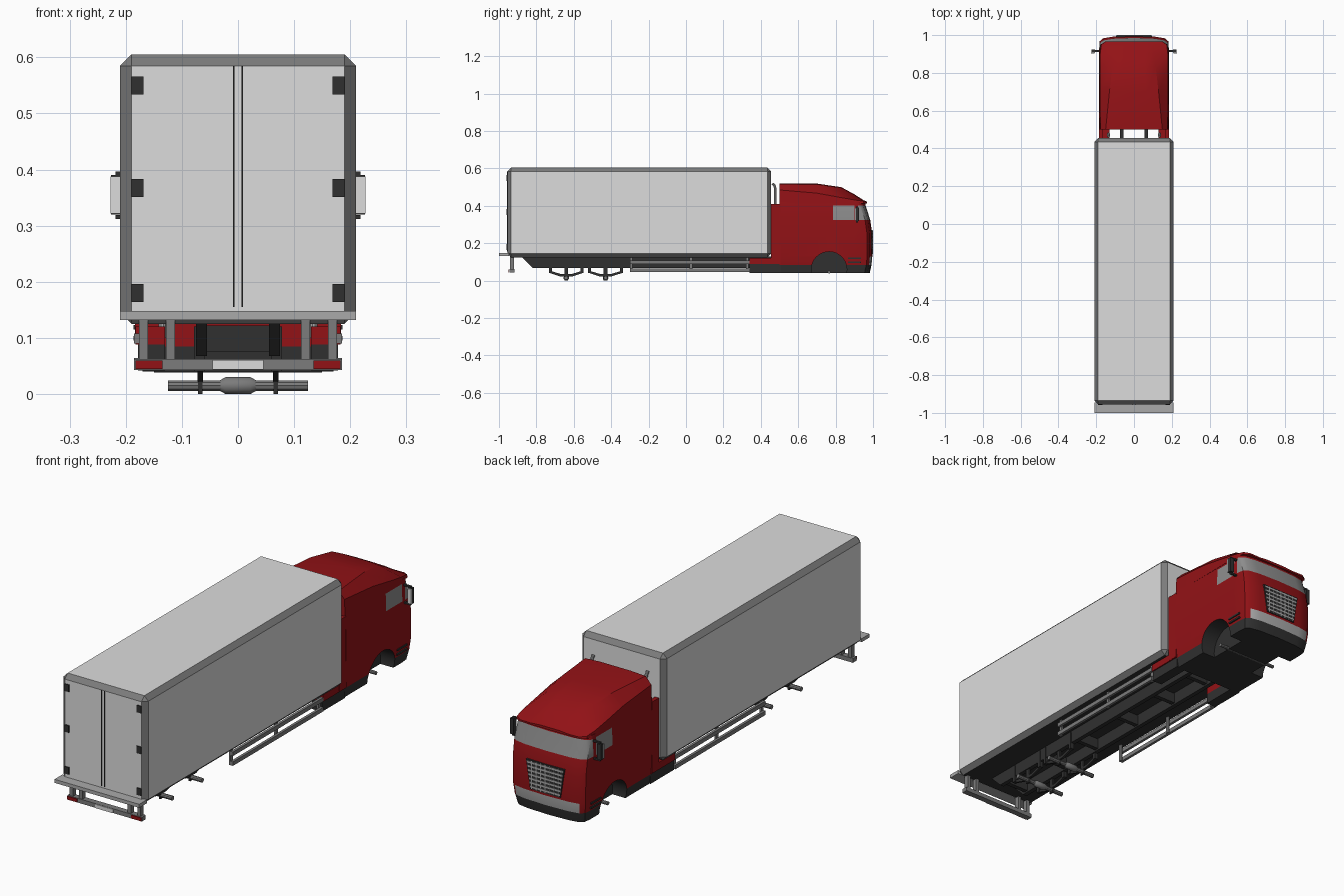
import bpy, bmesh, math
from mathutils import Matrix, Vector

if "Cube" in bpy.data.objects:
    bpy.data.objects.remove(bpy.data.objects["Cube"])


def mat(name, r, g, b):
    m = bpy.data.materials.new(name)
    m.diffuse_color = (r, g, b, 1)
    m.use_nodes = True
    m.node_tree.nodes["Principled BSDF"].inputs["Base Color"].default_value = m.diffuse_color
    return m


WHITE = mat("white_panel", 0.72, 0.72, 0.72)
FRAME = mat("frame_grey", 0.2, 0.2, 0.2)
DARK = mat("dark_chassis", 0.03, 0.03, 0.03)
RED = mat("cab_red", 0.29, 0.006, 0.008)
GLASS = mat("window_grey", 0.27, 0.27, 0.27)
METAL = mat("light_metal", 0.4, 0.4, 0.4)


def finish(name, bm, mats, smooth=False):
    bmesh.ops.recalc_face_normals(bm, faces=bm.faces)
    me = bpy.data.meshes.new(name)
    bm.to_mesh(me)
    bm.free()
    for m in mats:
        me.materials.append(m)
    ob = bpy.data.objects.new(name, me)
    bpy.context.collection.objects.link(ob)
    if smooth:
        smooth_by_angle(ob)
    return ob


def activate(ob):
    bpy.ops.object.select_all(action='DESELECT')
    ob.select_set(True)
    bpy.context.view_layer.objects.active = ob


def smooth_by_angle(ob):
    activate(ob)
    bpy.ops.object.shade_smooth_by_angle(angle=math.radians(32))


def cube_bm(x0, x1, y0, y1, z0, z1):
    bm = bmesh.new()
    size = Matrix.Diagonal((abs(x1 - x0), y1 - y0, z1 - z0, 1))
    bmesh.ops.create_cube(bm, size=1, matrix=Matrix.Translation(
        ((x0 + x1) / 2, (y0 + y1) / 2, (z0 + z1) / 2)) @ size)
    return bm


def box(name, x0, x1, y0, y1, z0, z1, m):
    return finish(name, cube_bm(x0, x1, y0, y1, z0, z1), [m])


def prism(name, pts, a, b, m, axis='x'):
    """Extrude a yz profile along x, or an xz profile along y."""
    put = (lambda p, t: (t, p[0], p[1])) if axis == 'x' else (lambda p, t: (p[0], t, p[1]))
    return loft(name, [[put(p, a) for p in pts], [put(p, b) for p in pts]], [m])


def loft(name, rings, mats, rule=None, smooth=False):
    bm = bmesh.new()
    rows = [[bm.verts.new(p) for p in r] for r in rings]
    n = len(rows[0])
    for r, q in zip(rows, rows[1:]):
        for i in range(n):
            bm.faces.new((r[i], r[(i + 1) % n], q[(i + 1) % n], q[i]))
    bm.faces.new(rows[0])
    bm.faces.new(rows[-1])
    if rule:
        for f in bm.faces:
            f.material_index = rule(f.calc_center_median())
    return finish(name, bm, mats, smooth)


def tube(name, pts, r, m):
    cu = bpy.data.curves.new(name, 'CURVE')
    cu.dimensions, cu.bevel_depth, cu.bevel_resolution, cu.use_fill_caps = '3D', r, 3, True
    sp = cu.splines.new('POLY')
    sp.points.add(len(pts) - 1)
    for p, co in zip(sp.points, pts):
        p.co = (*co, 1)
    cu.materials.append(m)
    ob = bpy.data.objects.new(name, cu)
    bpy.context.collection.objects.link(ob)
    activate(ob)
    bpy.ops.object.convert(target='MESH')
    smooth_by_angle(bpy.context.object)


# Cargo box: chamfered edges are grey, flat panels white, floor dark
bm = cube_bm(-0.21, 0.21, -0.955, 0.455, 0.125, 0.605)
bmesh.ops.bevel(bm, geom=bm.edges[:], offset=0.02, segments=1, affect='EDGES')
bm.normal_update()
for f in bm.faces:
    flat = max(abs(c) for c in f.normal) > 0.99
    f.material_index = 2 if f.normal.z < -0.9 else (0 if flat else 1)
finish("cargo_box", bm, [WHITE, FRAME, DARK])

# Rear doors: lock rods, hinges and step platform
for s in (-1, 1):
    box("door_lock_rod", s * 0.006, s * 0.009, -0.958, -0.954, 0.155, 0.585, DARK)
    for z in (0.18, 0.367, 0.55):
        box("door_hinge", s * 0.168, s * 0.19, -0.959, -0.954, z - 0.016, z + 0.016, DARK)
box("rear_platform", -0.21, 0.21, -1.0, -0.945, 0.132, 0.148, METAL)

# Rear bumper with lamps and plate
box("rear_bumper", -0.185, 0.185, -0.945, -0.918, 0.043, 0.062, FRAME)
box("rear_plate", -0.045, 0.045, -0.949, -0.945, 0.044, 0.061, WHITE)
for s in (-1, 1):
    box("tail_lamp", s * 0.135, s * 0.183, -0.949, -0.945, 0.045, 0.06, RED)
    for x in (0.12, 0.168):
        box("bumper_post", s * (x - 0.008), s * (x + 0.008), -0.942, -0.92, 0.05, 0.135, FRAME)

# Chassis rails, cross members, suspension and side guards
rail = [(-0.88, 0.128), (-0.82, 0.068), (0.9, 0.068), (0.9, 0.128)]
for s in (-1, 1):
    prism("chassis_rail", rail, s * 0.055, s * 0.075, DARK)
    for y in (-0.64, -0.43):
        spring = [(y - 0.09, 0.054), (y - 0.085, 0.04), (y - 0.03, 0.022), (y + 0.03, 0.022),
                  (y + 0.085, 0.04), (y + 0.09, 0.054), (y + 0.03, 0.036), (y - 0.03, 0.036)]
        prism("leaf_spring", spring, s * 0.062, s * 0.072, DARK)
        box("axle_clamp", s * 0.063, s * 0.071, y - 0.01, y + 0.01, 0.0, 0.07, DARK)
        for e in (-0.085, 0.085):
            box("spring_hanger", s * 0.06, s * 0.078, y + e - 0.008, y + e + 0.008, 0.04, 0.12, DARK)
    for z in (0.046, 0.09):
        box("side_guard_bar", s * 0.173, s * 0.185, -0.3, 0.34, z, z + 0.018, FRAME)
    for y in (-0.3, 0.02, 0.32):
        box("side_guard_post", s * 0.165, s * 0.174, y, y + 0.015, 0.046, 0.135, FRAME)
for y in (-0.8, -0.535, -0.32, -0.05, 0.2, 0.42):
    box("cross_member", -0.06, 0.06, y - 0.01, y + 0.01, 0.075, 0.122, DARK)
for y in (-0.64, -0.43):
    tube("rear_axle", [(-0.125, y, 0.015), (0.125, y, 0.015)], 0.010, FRAME)
    hub = [(-0.035, 0.008), (-0.022, 0.015), (0.022, 0.015), (0.035, 0.008)]
    loft("differential", [[(x, y + r * math.cos(a * math.pi / 6), 0.015 + r * math.sin(a * math.pi / 6))
                           for a in range(12)] for x, r in hub], [FRAME], smooth=True)
tube("front_axle", [(-0.15, 0.765, 0.046), (0.15, 0.765, 0.046)], 0.008, FRAME)

# Cab body: plan outlines stacked by height (z, front y, half width)
levels = [(0.04, 0.982, 0.17), (0.085, 0.992, 0.178), (0.13, 0.996, 0.183), (0.25, 0.996, 0.185),
          (0.325, 0.985, 0.185), (0.403, 0.96, 0.183), (0.42, 0.958, 0.181)]


def outline(z, f, w):
    half = [(0.6 * w, f - 0.004), (0.88 * w, f - 0.013), (0.98 * w, f - 0.028),
            (w, 0.92), (w, 0.9), (w, 0.785), (w, 0.5)]
    return [(0, f, z)] + [(x, y, z) for x, y in half] + [(-x, y, z) for x, y in reversed(half)]


def cab_colour(c):
    if c.z < 0.08:
        return 1
    if 0.085 < c.z < 0.13 and c.y > 0.975:
        return 3
    if 0.325 < c.z < 0.403 and (c.y > 0.922 or (0.79 < c.y < 0.9 and abs(c.x) > 0.17)):
        return 2
    return 0


cab_mats = [RED, DARK, GLASS, METAL]
cab = loft("cab_body", [outline(*l) for l in levels], cab_mats, cab_colour)

# Wheel arches cut out of the cab
for s in (-1, 1):
    bm = bmesh.new()
    bmesh.ops.create_cone(bm, cap_ends=True, segments=32, radius1=0.095, radius2=0.095, depth=0.12,
                          matrix=Matrix.Translation((s * 0.165, 0.765, 0.06)) @ Matrix.Rotation(math.pi / 2, 4, 'Y'))
    for f in bm.faces:
        f.material_index = 1
    cutter = finish("arch_cutter", bm, cab_mats)
    cutter.hide_render = True
    mod = cab.modifiers.new("arch", 'BOOLEAN')
    mod.operation, mod.solver, mod.object = 'DIFFERENCE', 'EXACT', cutter
    activate(cab)
    bpy.ops.object.modifier_apply(modifier=mod.name)
    bpy.data.objects.remove(cutter)
smooth_by_angle(cab)

# Roof fairing: sections along y (y, side x, shoulder z, crown half width, crown z)
sections = [(0.967, 0.15, 0.42, 0.095, 0.423), (0.95, 0.176, 0.424, 0.1, 0.43), (0.9, 0.182, 0.432, 0.105, 0.462),
            (0.83, 0.183, 0.444, 0.115, 0.5), (0.7, 0.183, 0.468, 0.13, 0.519), (0.5, 0.181, 0.485, 0.15, 0.52)]
rings = []
for y, w, sz, hw, zt in sections:
    half = [(w, 0.412), (w - 0.003, sz), (hw, zt - 0.004), (hw * 0.5, zt)]
    rings.append([(x, y, z) for x, z in half] + [(-x, y, z) for x, z in reversed(half)])
loft("roof_fairing", rings, [RED], smooth=True)

# Side fairings, skirts, steps, exhausts and mirrors
for s in (-1, 1):
    prism("side_fairing", [(0.455, 0.09), (0.505, 0.09), (0.505, 0.41), (0.455, 0.41)],
          s * 0.165, s * 0.184, RED)
    box("rear_skirt_top", s * 0.13, s * 0.183, 0.34, 0.505, 0.088, 0.12, RED)
    box("rear_skirt", s * 0.13, s * 0.178, 0.34, 0.505, 0.042, 0.088, DARK)
    for z in (0.095, 0.115):
        box("cab_step", s * 0.175, s * 0.186, 0.865, 0.935, z, z + 0.008, DARK)
    tube("exhaust_pipe", [(s * 0.135, 0.478, 0.1), (s * 0.135, 0.478, 0.49),
                          (s * 0.135, 0.474, 0.507), (s * 0.135, 0.463, 0.52)], 0.007, METAL)
    box("mirror_case", s * 0.207, s * 0.226, 0.908, 0.925, 0.32, 0.39, DARK)
    box("mirror_face", s * 0.208, s * 0.227, 0.903, 0.908, 0.322, 0.388, WHITE)
    for z in (0.312, 0.39):
        box("mirror_arm", s * 0.175, s * 0.218, 0.91, 0.92, z, z + 0.007, DARK)

# Front grille: dark plate with light slats
prism("grille_plate", [(-0.075, 0.14), (0.075, 0.14), (0.095, 0.27), (-0.095, 0.27)], 0.985, 0.998, DARK, 'y')
for i in range(7):
    z = 0.148 + i * 0.018
    w = 0.073 + (z - 0.14) * 0.15
    box("grille_slat", -w, w, 0.99, 1.0, z, z + 0.008, METAL)
for i in range(-3, 4):
    box("grille_bar", i * 0.022 - 0.002, i * 0.022 + 0.002, 0.99, 0.9995, 0.142, 0.268, METAL)
